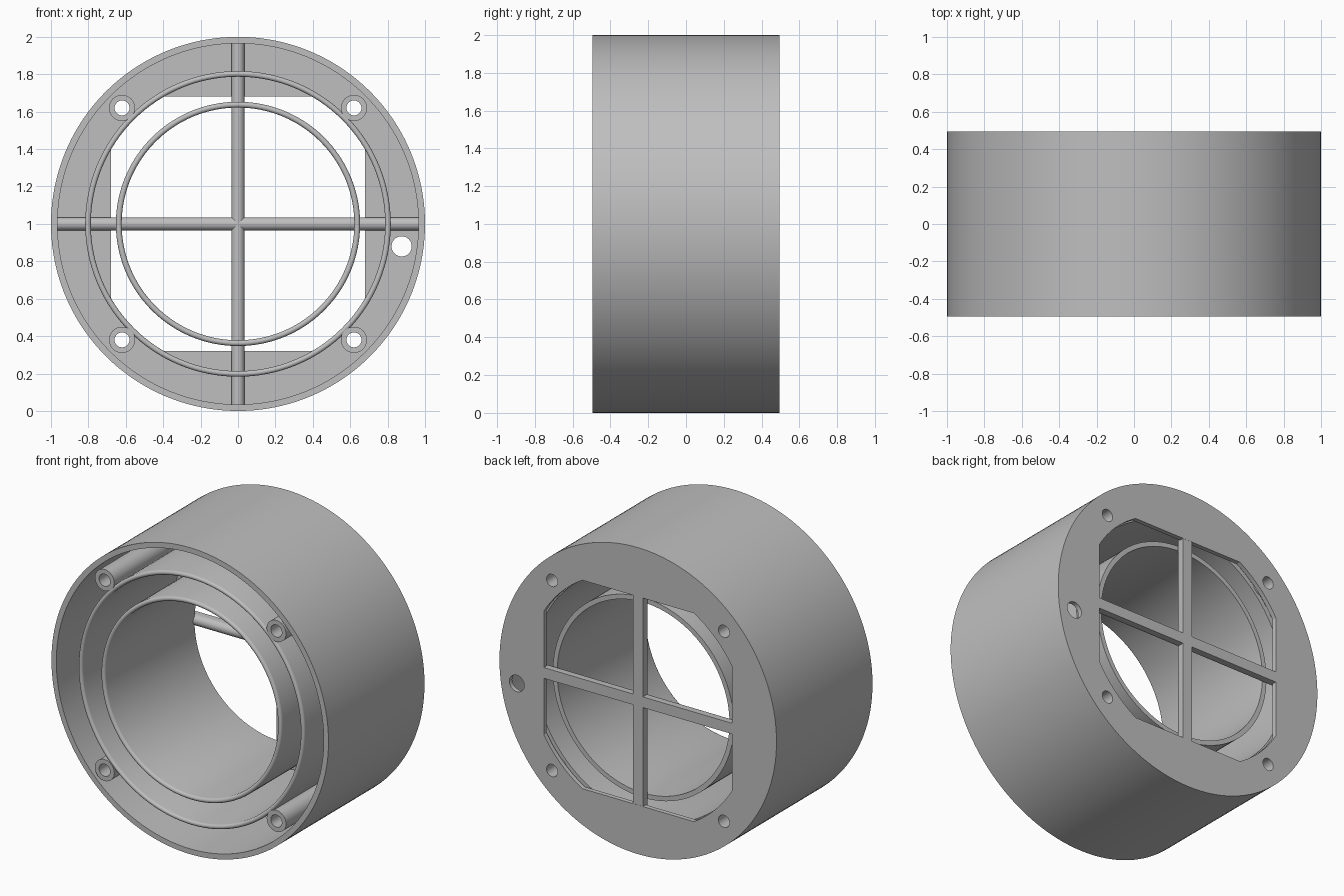
import bpy, bmesh, math
from math import sin, cos, pi, radians
from mathutils import Vector

if "Cube" in bpy.data.objects:
    bpy.data.objects.remove(bpy.data.objects["Cube"], do_unlink=True)

GREY = (0.52, 0.52, 0.52, 1)
mat = bpy.data.materials.new("plain grey")
mat.use_nodes = True
mat.diffuse_color = GREY
bsdf = mat.node_tree.nodes["Principled BSDF"]
bsdf.inputs["Base Color"].default_value = GREY
bsdf.inputs["Roughness"].default_value = 0.6

FRONT, BACK, PLATE = -0.495, 0.495, 0.465   # y of the rims and of the plate's inner face
CZ = 1.0                                    # height of the axis


def finish(bm, name):
    bmesh.ops.recalc_face_normals(bm, faces=bm.faces)
    me = bpy.data.meshes.new(name)
    bm.to_mesh(me)
    bm.free()
    ob = bpy.data.objects.new(name, me)
    bpy.context.collection.objects.link(ob)
    me.materials.append(mat)
    bpy.ops.object.select_all(action='DESELECT')
    ob.select_set(True)
    bpy.context.view_layer.objects.active = ob
    bpy.ops.object.shade_smooth_by_angle(angle=radians(30))
    return ob


def lathe(name, profile, cx=0, cz=CZ, n=128):
    """Spin a closed (radius, y) profile around an axis along y."""
    bm = bmesh.new()
    rings = [[bm.verts.new((cx + r * cos(2 * pi * i / n), y, cz + r * sin(2 * pi * i / n)))
              for r, y in profile] for i in range(n)]
    m = len(profile)
    for i in range(n):
        a, b = rings[i], rings[(i + 1) % n]
        for j in range(m):
            k = (j + 1) % m
            bm.faces.new((a[j], a[k], b[k], b[j]))
    return finish(bm, name)


def pipe(r_in, r_out, y0, y1):
    return [(r_in, y0), (r_out, y0), (r_out, y1), (r_in, y1)]


def rounded_pipe(r_in, r_out, y0, y1):
    """Pipe section with a fully rounded front lip."""
    r, mid = (r_out - r_in) / 2, (r_in + r_out) / 2
    lip = [(mid - r * cos(pi * i / 8), y0 + r - r * sin(pi * i / 8)) for i in range(9)]
    return lip + [(r_out, y1), (r_in, y1)]


def circle(r, cx=0, cz=0, n=32):
    return [(cx + r * cos(2 * pi * i / n), cz + r * sin(2 * pi * i / n)) for i in range(n)]


# Outer shell
lathe("outer_shell", pipe(0.965, 1.0, FRONT, PLATE), n=160)

# Two inner sleeves, stopping just short of the back plate
lathe("middle_sleeve", rounded_pipe(0.787, 0.817, -0.485, 0.44))
lathe("inner_sleeve", rounded_pipe(0.622, 0.653, -0.485, 0.44))

# Four screw posts
posts = [(sx * 0.62, sz * 0.62) for sx in (-1, 1) for sz in (-1, 1)]
for x, z in posts:
    side = "left" if x > 0 else "right"
    level = "upper" if z > 0 else "lower"
    lathe(f"{level}_{side}_screw_post", pipe(0.04, 0.07, FRONT + 0.005, PLATE), x, CZ + z, 32)

# Back plate: disc with a rounded-square opening, screw holes and a cable hole
half, r_corner = 0.68, 0.79
a0 = math.acos(half / r_corner)
opening = []
for q in range(4):
    for i in range(13):
        a = q * pi / 2 + a0 + (pi / 2 - 2 * a0) * i / 12
        opening.append((r_corner * cos(a), r_corner * sin(a)))
loops = [circle(1.0, n=160), opening, circle(0.054, 0.875, -0.12)]
loops += [circle(0.04, x, z) for x, z in posts]
bm = bmesh.new()
edges = []
for loop in loops:
    vs = [bm.verts.new((x, PLATE, CZ + z)) for x, z in loop]
    edges += [bm.edges.new((vs[i - 1], vs[i])) for i in range(len(vs))]
bmesh.ops.triangle_fill(bm, edges=edges, use_beauty=True, normal=Vector((0, -1, 0)))
ext = bmesh.ops.extrude_face_region(bm, geom=bm.faces[:], use_keep_orig=True)
bmesh.ops.translate(bm, vec=(0, BACK - PLATE, 0),
                    verts=[g for g in ext["geom"] if isinstance(g, bmesh.types.BMVert)])
finish(bm, "back_plate")

# Cross bars: flat at the back, half-round at the front
w, y_mid, y_flat, reach = 0.035, 0.46, 0.494, 0.97
section = [(w * cos(pi * i / 12), y_mid - w * sin(pi * i / 12)) for i in range(13)]
section += [(-w, y_flat), (w, y_flat)]
for name, upright in (("vertical_bar", True), ("horizontal_bar", False)):
    bm = bmesh.new()
    ends = []
    for t in (-reach, reach):
        ends.append([bm.verts.new((s, y, CZ + t) if upright else (t, y, CZ + s))
                     for s, y in section])
    m = len(section)
    for j in range(m):
        k = (j + 1) % m
        bm.faces.new((ends[0][j], ends[0][k], ends[1][k], ends[1][j]))
    for e in ends:
        bm.faces.new(e)
    finish(bm, name)
